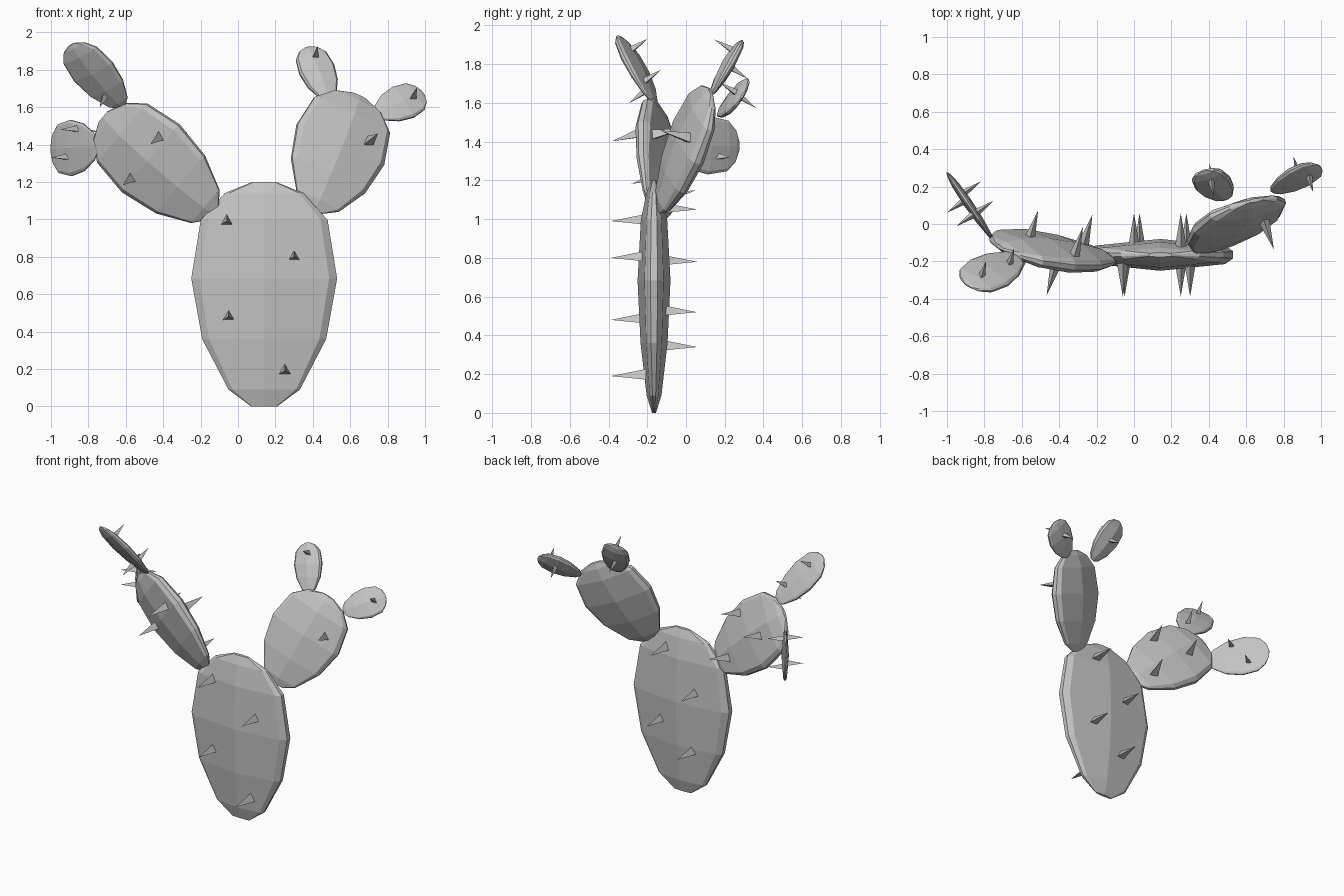
import bpy
import bmesh
from mathutils import Vector

old = bpy.data.objects.get("Cube")
if old:
    bpy.data.objects.remove(old, do_unlink=True)

grey = bpy.data.materials.new("plain_grey")
grey.use_nodes = True
colour = (0.55, 0.55, 0.55, 1)
grey.diffuse_color = colour
grey.node_tree.nodes["Principled BSDF"].inputs["Base Color"].default_value = colour

# Pad outline: position along length, width fraction, thickness fraction
PROFILE = [(0, .18, .12), (.075, .49, .45), (.3, .85, .82), (.57, 1, 1),
           (.83, .87, .8), (.95, .54, .45), (1, .16, .15)]
# Half cross-section, from front centre round to back centre
SECTION = [(0, 1), (.89, .58), (1, .22), (1, -.22), (.89, -.58), (0, -1)]
SECTION += [(-u, t) for u, t in SECTION[-2:0:-1]]


def finish(name, bm):
    bmesh.ops.recalc_face_normals(bm, faces=bm.faces)
    mesh = bpy.data.meshes.new(name)
    bm.to_mesh(mesh)
    bm.free()
    mesh.materials.append(grey)
    bpy.context.collection.objects.link(bpy.data.objects.new(name, mesh))


def spike(name, start, direction, length, radius):
    """Three-sided thorn."""
    bm = bmesh.new()
    bmesh.ops.create_cone(bm, cap_ends=True, segments=3, radius1=radius,
                          radius2=0, depth=length)
    turn = direction.to_track_quat('Z', 'Y')
    for v in bm.verts:
        v.co = start + turn @ (v.co + Vector((0, 0, length / 2)))
    bmesh.ops.remove_doubles(bm, verts=bm.verts, dist=0.0001)
    finish(name, bm)


def pad(name, base, tip, slope, width, thick, spikes, size):
    """Flat pad in the plane y = a*x + b*z through base, with thorns."""
    a, b = slope
    base = Vector(base)

    def on_plane(x, z):
        return Vector((x, base.y + a * (x - base.x) + b * (z - base.z), z))

    normal = Vector((a, -1, b)).normalized()
    length = on_plane(*tip) - base
    side = length.cross(normal).normalized()
    bm = bmesh.new()
    rings = []
    for v, w, t in PROFILE:
        rings.append([bm.verts.new(base + length * v + side * (u * w * width)
                                   + normal * (d * t * thick))
                      for u, d in SECTION])
    n = len(SECTION)
    for low, high in zip(rings, rings[1:]):
        for i in range(n):
            j = (i + 1) % n
            bm.faces.new((low[i], low[j], high[j], high[i]))
    bm.faces.new(rings[0])
    bm.faces.new(rings[-1])
    finish(name, bm)
    for k, (x, z, face) in enumerate(spikes):
        out = normal * face
        spike(f"{name}_spike_{k + 1}", on_plane(x, z) + out * thick * .5,
              out, size, size * .2)


# Trunk pad
pad("trunk_pad", (.14, -.165, 0), (.14, 1.2), (0, 0), .39, .085,
    [(-.06, .99, 1), (.3, .8, 1), (-.05, .48, 1), (.25, .19, 1),
     (.25, 1.05, -1), (0, .78, -1), (.28, .52, -1), (.03, .34, -1)], .18)

# Large branches
pad("left_branch_pad", (.41, -.14, 1.05), (.65, 1.66), (.35, .3), .26, .07,
    [(.68, 1.4, 1)], .18)
pad("right_branch_pad", (-.13, -.17, 1.03), (-.72, 1.55), (-.3, -.25), .25, .07,
    [(-.41, 1.45, 1), (-.56, 1.23, 1),
     (-.57, 1.35, -1), (-.33, 1.42, -1), (-.28, 1.1, -1)], .17)

# Small end pads
pad("left_upper_pad", (.49, .13, 1.64), (.37, 1.92), (.15, .62), .1, .035,
    [(.41, 1.86, 1), (.42, 1.79, -1)], .11)
pad("left_outer_pad", (.74, .17, 1.56), (.99, 1.675), (.27, .65), .105, .028,
    [(.93, 1.64, 1), (.88, 1.64, -1)], .11)
pad("right_upper_pad", (-.62, -.17, 1.6), (-.89, 1.935), (-.3, -.72), .13, .032,
    [(-.71, 1.67, 1), (-.82, 1.86, -1), (-.67, 1.7, -1)], .11)
pad("right_outer_pad", (-.75, -.09, 1.39), (-1, 1.375), (-1.46, 0), .15, .025,
    [(-.85, 1.48, 1), (-.9, 1.33, 1), (-.85, 1.47, -1), (-.92, 1.32, -1)], .11)
